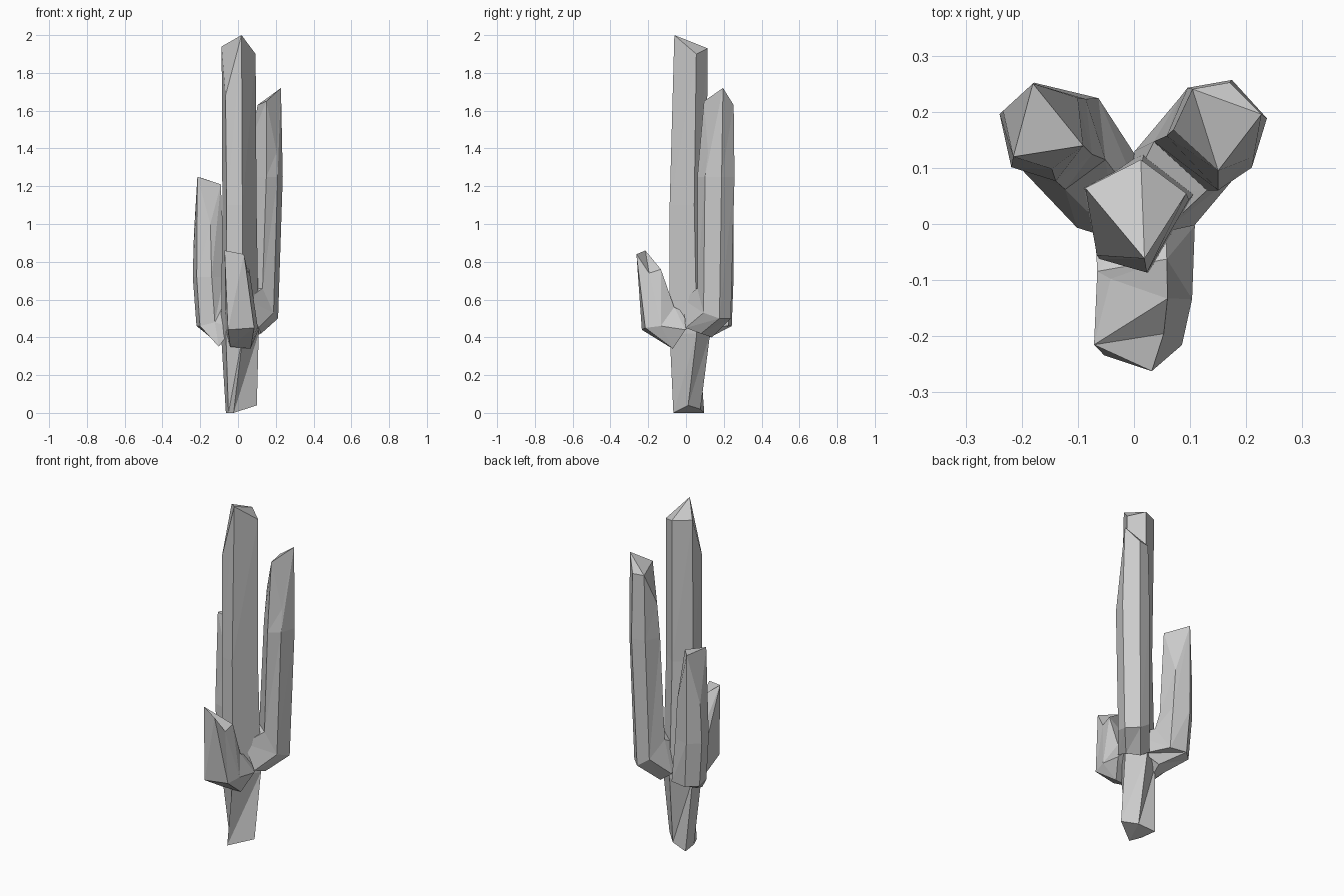
import bpy, bmesh
from math import cos, sin, radians


def cap(bm, ring):
    # clip every second corner, then fill the middle
    n = len(ring)
    for i in range(1, n, 2):
        bm.faces.new((ring[i - 1], ring[i], ring[(i + 1) % n]))
    if len(ring[::2]) > 2:
        bm.faces.new(ring[::2])


def per_corner(value, n):
    return value if isinstance(value, tuple) else (value,) * n


def loft(name, angles, rings):
    # ring: centre x, centre y, radius, height, turn in degrees
    # (radius and height may be given per corner)
    bm = bmesh.new()
    n = len(angles)
    loops = []
    for x, y, r, z, turn in rings:
        loops.append([bm.verts.new((x + d * cos(radians(a + turn)),
                                    y + d * sin(radians(a + turn)), h))
                      for a, d, h in zip(angles, per_corner(r, n), per_corner(z, n))])
    for lo, hi in zip(loops, loops[1:]):
        for i in range(n):
            j = (i + 1) % n
            bm.faces.new((lo[i], lo[j], hi[j]))
            bm.faces.new((lo[i], hi[j], hi[i]))
    cap(bm, loops[0])
    cap(bm, loops[-1])
    bmesh.ops.recalc_face_normals(bm, faces=bm.faces[:])
    mesh = bpy.data.meshes.new(name)
    bm.to_mesh(mesh)
    bm.free()
    obj = bpy.data.objects.new(name, mesh)
    bpy.context.collection.objects.link(obj)


# Tall central trunk, five sides, tapering to a three-cornered foot
loft("trunk", (155, 228, 280, 380, 445), [
    (0.0, 0.02, (0.10, 0.055, 0.09, 0.10, 0.065), (0, 0, 0, 0.04, 0.02), -25),
    (0.008, 0.02, 0.108, 0.42, 0),
    (0.006, 0.01, 0.098, 1.1, 0),
    (0.004, 0.022, (0.10, 0.105, 0.085, 0.095, 0.093),
     (1.94, 1.68, 2.0, 1.9, 1.93), 0),
])

# Long arm at back right: root, elbow, column, tip
loft("right_arm", (15, 75, 125, 185, 270, 313), [
    (0.05, 0.06, (0.075, 0.08, 0.085, 0.06, 0.075, 0.085),
     (0.42, 0.40, 0.45, 0.60, 0.60, 0.45), 0),
    (0.13, 0.155, (0.085, 0.085, 0.085, 0.095, 0.095, 0.085),
     (0.50, 0.50, 0.55, 0.65, 0.66, 0.53), 0),
    (0.15, 0.165, (0.09, 0.095, 0.095, 0.092, 0.105, 0.088), 1.25, 0),
    (0.15, 0.175, 0.08, (1.72, 1.63, 1.63, 1.45, 1.65, 1.38), 0),
])

# Middle arm at back left
loft("left_arm", (105, 160, 225, 280, 333, 400), [
    (-0.045, 0.05, 0.08, (0.40, 0.38, 0.35, 0.45, 0.60, 0.45), 0),
    (-0.14, 0.16, (0.085, 0.085, 0.087, 0.10, 0.10, 0.10),
     (0.46, 0.46, 0.46, 0.48, 0.62, 0.46), 0),
    (-0.155, 0.165, 0.09, 0.72, 0),
    (-0.16, 0.175, 0.078, (1.24, 0.95, 1.25, 1.0, 1.21, 0.95), 0),
])

# Short arm at the front, wide where it meets the trunk
loft("front_arm", (36, 114, 208, 294, 345), [
    (0.01, -0.02, (0.09, 0.11, 0.085, 0.075, 0.10),
     (0.5, 0.45, 0.35, 0.34, 0.44), 25),
    (0.01, -0.15, (0.10, 0.10, 0.105, 0.10, 0.095),
     (0.56, 0.54, 0.44, 0.45, 0.46), 25),
    (-0.005, -0.18, (0.08, 0.09, 0.075, 0.09, 0.06),
     (0.76, 0.64, 0.86, 0.84, 0.74), 0),
])
